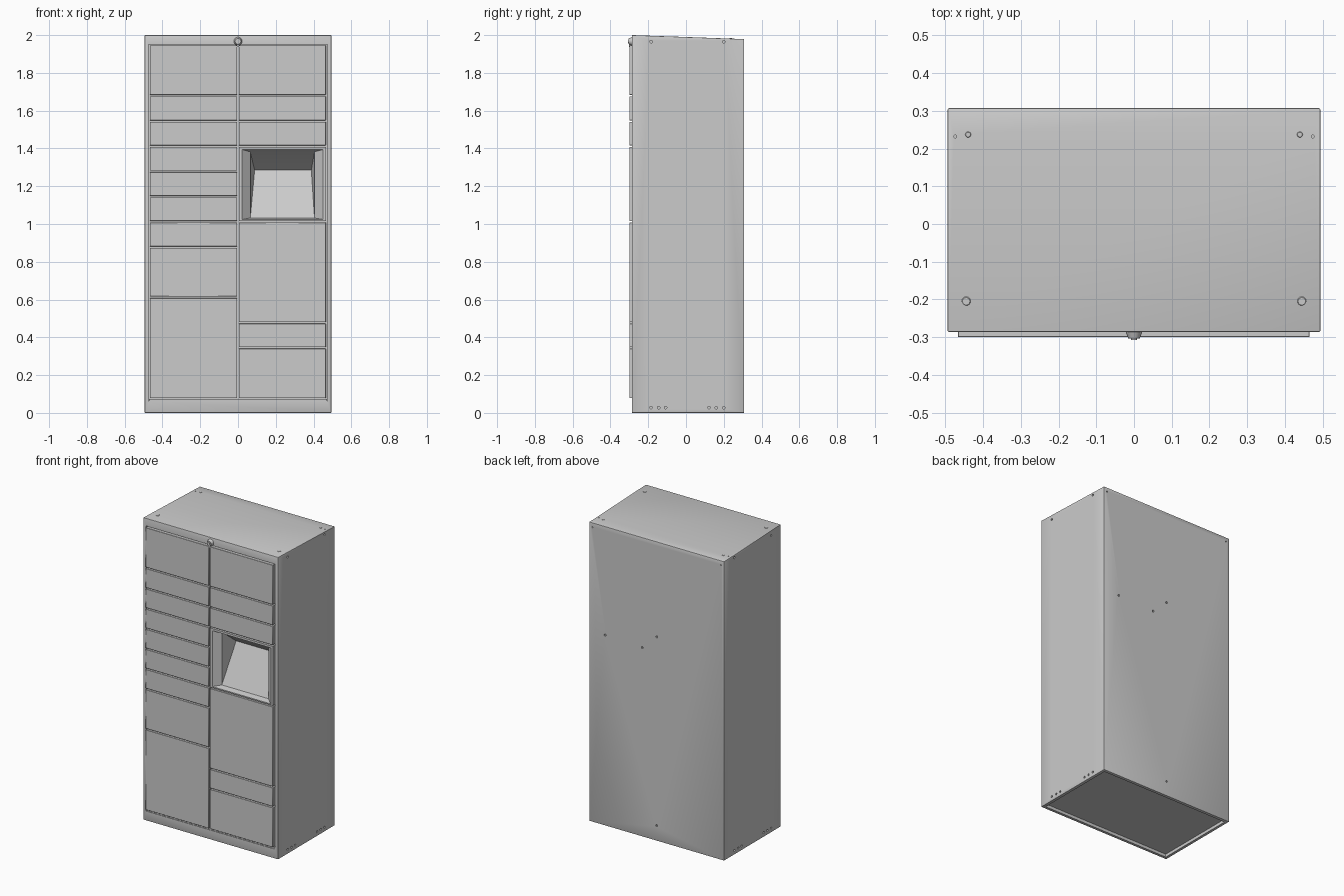
import bpy, bmesh
from math import radians
from mathutils import Matrix, Vector

if "Cube" in bpy.data.objects:
    bpy.data.objects.remove(bpy.data.objects["Cube"])

W, YF, YB = 0.494, -0.286, 0.307      # half width, front, back
FACE = -0.300                         # front plane of the doors


def finish(name, bm, bevel=0.0):
    bmesh.ops.recalc_face_normals(bm, faces=bm.faces[:])
    me = bpy.data.meshes.new(name)
    bm.to_mesh(me)
    bm.free()
    ob = bpy.data.objects.new(name, me)
    bpy.context.collection.objects.link(ob)
    if bevel:
        m = ob.modifiers.new("bevel", 'BEVEL')
        m.width, m.segments, m.limit_method = bevel, 1, 'ANGLE'
    return ob


def add_box(bm, x0, x1, y0, y1, z0, z1):
    c = Vector(((x0 + x1) / 2, (y0 + y1) / 2, (z0 + z1) / 2))
    s = Matrix.Diagonal((x1 - x0, y1 - y0, z1 - z0, 1))
    bmesh.ops.create_cube(bm, size=1, matrix=Matrix.Translation(c) @ s)


def box(name, *dims, bevel=0.0):
    bm = bmesh.new()
    add_box(bm, *dims)
    return finish(name, bm, bevel)


def add_cyl(bm, centre, axis, r1, depth, r2=None, seg=12):
    rot = Vector((0, 0, 1)).rotation_difference(Vector(axis)).to_matrix().to_4x4()
    bmesh.ops.create_cone(bm, cap_ends=True, segments=seg, radius1=r1,
                          radius2=r1 if r2 is None else r2, depth=depth,
                          matrix=Matrix.Translation(centre) @ rot)


def top_z(y):
    return 2.0 - 0.021 * (y - YF) / (YB - YF)


def cut(target, cutter):
    cutter.hide_render = True
    m = target.modifiers.new("cut", 'BOOLEAN')
    m.operation, m.solver, m.object = 'DIFFERENCE', 'EXACT', cutter
    bpy.context.view_layer.objects.active = target
    bpy.ops.object.modifier_apply(modifier=m.name)
    bpy.data.objects.remove(cutter)


# cabinet body: side profile with sloping roof, extruded across the width
bm = bmesh.new()
profile = [(YF, 0), (YB, 0), (YB, top_z(YB)), (YF, 2.0)]
face = bm.faces.new([bm.verts.new((-W, y, z)) for y, z in profile])
ext = bmesh.ops.extrude_face_region(bm, geom=[face])
bmesh.ops.translate(bm, vec=(2 * W, 0, 0),
                    verts=[v for v in ext["geom"] if isinstance(v, bmesh.types.BMVert)])
bmesh.ops.recalc_face_normals(bm, faces=bm.faces[:])
bmesh.ops.bevel(bm, geom=bm.edges[:], offset=0.003, segments=2, profile=0.5, affect='EDGES')
body = finish("cabinet_body", bm)

# recesses: door opening, terminal cavity, underside
cut(body, box("door_opening_cutter", -0.473, 0.473, -0.4, -0.268, 0.062, 1.95))
cut(body, box("terminal_cutter", 0.02, 0.452, -0.4, -0.13, 1.022, 1.398))
cut(body, box("underside_cutter", -0.474, 0.474, YF + 0.02, YB - 0.02, -0.1, 0.02))

# small fixing holes on sides, roof and back
bm = bmesh.new()
for s in (-1, 1):
    for y, z in [(-0.185, 1.965), (0.2, 1.965)] + [
            (y, 0.028) for y in (-0.185, -0.145, -0.108, 0.122, 0.16, 0.2)]:
        add_cyl(bm, (s * W, y, z), (1, 0, 0), 0.007, 0.024)
    add_cyl(bm, (s * 0.474, 0.232, top_z(0.232)), (0, 0, 1), 0.004, 0.024)
    add_cyl(bm, (s * 0.47, YB, 1.95), (0, 1, 0), 0.004, 0.024)
for x, z in [(0.378, 1.26), (0.106, 1.25), (0.0, 1.35), (0.0, 0.1)]:
    add_cyl(bm, (x, YB, z), (0, 1, 0), 0.007, 0.02)
cut(body, finish("hole_cutter", bm))

# roof bolt heads
bm = bmesh.new()
for s in (-1, 1):
    for x, y, r in [(0.445, -0.205, 0.014), (0.44, 0.237, 0.009)]:
        add_cyl(bm, (s * x, y, top_z(y)), (0, 0, 1), r, 0.004, r * 0.7, 16)
finish("roof_bolts", bm)

# doors, listed by their dividing heights
GAP = 0.004
columns = {
    "left": (-0.467, -0.004, [1.95, 1.68, 1.545, 1.412, 1.278, 1.145, 1.012, 0.878, 0.612, 0.074]),
    "right_upper": (0.004, 0.465, [1.95, 1.68, 1.545, 1.412]),
    "right_lower": (0.004, 0.465, [1.012, 0.476, 0.344, 0.074]),
}
for side, (x0, x1, zs) in columns.items():
    for i, (zt, zb) in enumerate(zip(zs, zs[1:])):
        box(f"door_{side}_{i + 1}", x0, x1, FACE, -0.262, zb + GAP, zt - GAP, bevel=0.0015)

# sill under the doors
box("door_sill", -0.47, 0.47, YF, -0.262, 0.064, 0.073)

# terminal panel: face plate, flared surround, sloping console and ceiling
bm = bmesh.new()


def ring(x0, x1, z0, z1, y):
    return [bm.verts.new(p) for p in ((x0, y, z0), (x1, y, z0), (x1, y, z1), (x0, y, z1))]


rings = [ring(0.004, 0.465, 1.016, 1.408, -0.268),
         ring(0.004, 0.465, 1.016, 1.408, FACE),
         ring(0.022, 0.450, 1.024, 1.394, FACE),
         ring(0.065, 0.405, 1.032, 1.382, -0.262)]
for a, b in zip(rings, rings[1:]):
    for i in range(4):
        j = (i + 1) % 4
        bm.faces.new((a[i], a[j], b[j], b[i]))
bl, br, tr, tl = rings[-1]
deep_l, deep_r = (bm.verts.new((x, -0.145, 1.285)) for x in (0.088, 0.388))
for f in ((bl, br, deep_r, deep_l), (deep_l, deep_r, tr, tl), (bl, deep_l, tl), (br, tr, deep_r)):
    bm.faces.new(f)
finish("terminal_niche", bm)

# lock at the top centre with its hanging tab
bm = bmesh.new()
add_cyl(bm, (0, -0.294, 1.967), (0, -1, 0), 0.023, 0.02, 0.015, 24)
add_cyl(bm, (0, -0.3055, 1.967), (0, -1, 0), 0.008, 0.003, seg=16)
add_box(bm, -0.006, 0.006, -0.302, -0.284, 1.938, 1.955)
finish("lock", bm)

# smooth only the shallow edges
for ob in bpy.context.collection.objects:
    ob.select_set(True)
bpy.context.view_layer.objects.active = body
bpy.ops.object.shade_smooth_by_angle(angle=radians(30))
